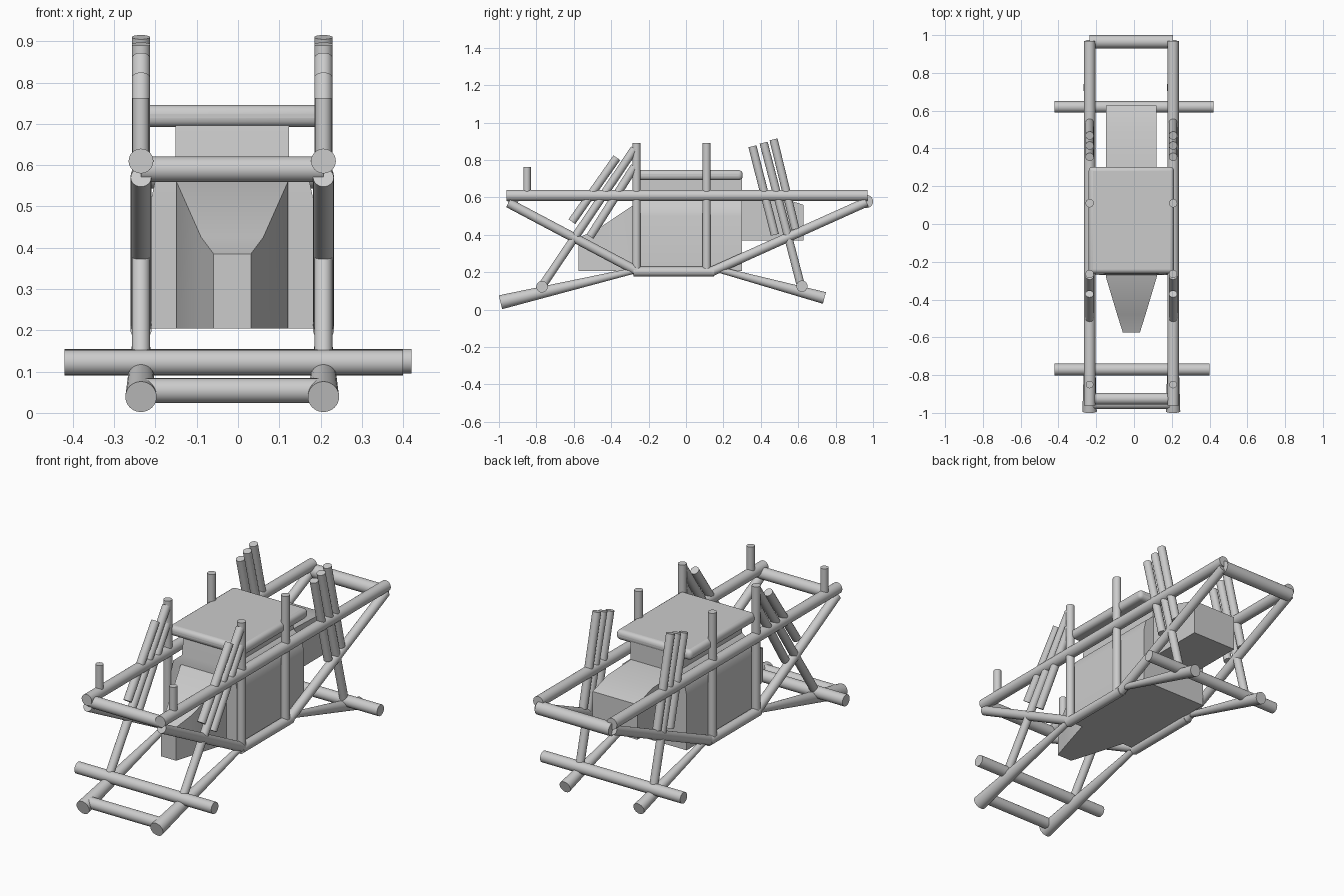
import bpy, bmesh
from mathutils import Vector

if "Cube" in bpy.data.objects:
    bpy.data.objects.remove(bpy.data.objects["Cube"])

CX = -0.014          # centre line of the frame
HALF = 0.221         # half distance between the two side frames


def smooth(ob, angle=0.6):
    bpy.ops.object.select_all(action='DESELECT')
    ob.select_set(True)
    bpy.context.view_layer.objects.active = ob
    bpy.ops.object.shade_smooth_by_angle(angle=angle)


def tube(name, a, b, r1, r2=None):
    """Round bar from a to b, optionally tapered."""
    a, b = Vector(a), Vector(b)
    d = b - a
    bm = bmesh.new()
    bmesh.ops.create_cone(bm, cap_ends=True, segments=24, radius1=r1,
                          radius2=r1 if r2 is None else r2, depth=d.length)
    me = bpy.data.meshes.new(name)
    bm.to_mesh(me)
    bm.free()
    ob = bpy.data.objects.new(name, me)
    bpy.context.collection.objects.link(ob)
    ob.location = (a + b) / 2
    ob.rotation_mode = 'QUATERNION'
    ob.rotation_quaternion = d.to_track_quat('Z', 'Y')
    smooth(ob)
    return ob


def loft(name, rings, bevel=0.0):
    """Solid through a list of four-cornered rings."""
    bm = bmesh.new()
    vs = [[bm.verts.new(p) for p in ring] for ring in rings]
    for lo, hi in zip(vs, vs[1:]):
        for i in range(4):
            j = (i + 1) % 4
            bm.faces.new((lo[i], lo[j], hi[j], hi[i]))
    bm.faces.new(vs[0][::-1])
    bm.faces.new(vs[-1])
    bmesh.ops.recalc_face_normals(bm, faces=bm.faces)
    me = bpy.data.meshes.new(name)
    bm.to_mesh(me)
    bm.free()
    ob = bpy.data.objects.new(name, me)
    bpy.context.collection.objects.link(ob)
    if bevel:
        m = ob.modifiers.new("bevel", 'BEVEL')
        m.width = bevel
        m.segments = 4
        m.limit_method = 'ANGLE'
    smooth(ob, 0.7)
    return ob


def ring_z(z, w, y0, y1):
    return [(CX - w, y0, z), (CX + w, y0, z), (CX + w, y1, z), (CX - w, y1, z)]


def ring_y(y, w, z0, z1):
    return [(CX - w, y, z0), (CX + w, y, z0), (CX + w, y, z1), (CX - w, y, z1)]


# side frame bars: name, (y, z) start, (y, z) end, radius, end radius
BARS = [
    ("upper_rail", (-0.96, 0.61), (0.97, 0.61), 0.03, 0.03),
    ("lower_rail", (-0.28, 0.203), (0.15, 0.203), 0.026, 0.026),
    ("front_brace", (-0.95, 0.57), (-0.26, 0.205), 0.025, 0.025),
    ("rear_brace", (0.13, 0.2), (0.965, 0.575), 0.025, 0.025),
    ("front_arm", (-0.992, 0.039), (-0.27, 0.21), 0.038, 0.016),
    ("rear_arm", (0.74, 0.062), (0.17, 0.215), 0.032, 0.016),
    ("front_post", (-0.265, 0.21), (-0.265, 0.89), 0.022, 0.022),
    ("rear_post", (0.11, 0.21), (0.11, 0.89), 0.022, 0.022),
    ("short_post", (-0.85, 0.61), (-0.85, 0.763), 0.02, 0.02),
    ("front_strut", (-0.77, 0.125), (-0.275, 0.86), 0.022, 0.022),
    ("front_shock_outer", (-0.61, 0.47), (-0.37, 0.812), 0.022, 0.022),
    ("front_shock_inner", (-0.513, 0.39), (-0.275, 0.765), 0.022, 0.022),
    ("rear_strut", (0.615, 0.125), (0.415, 0.892), 0.022, 0.022),
    ("rear_shock_inner", (0.475, 0.4), (0.355, 0.873), 0.022, 0.022),
    ("rear_shock_outer", (0.585, 0.43), (0.468, 0.91), 0.022, 0.022),
]
for side, x in (("left", CX - HALF), ("right", CX + HALF)):
    for name, a, b, r1, r2 in BARS:
        tube(f"{name}_{side}", (x, *a), (x, *b), r1, r2)

# cross bars and axles: name, x from, x to, y, z, radius
for name, x0, x1, y, z, r in [
    ("front_upper_crossbar", CX - HALF, CX + HALF, -0.925, 0.59, 0.031),
    ("front_lower_crossbar", CX - HALF, CX + HALF, -0.95, 0.054, 0.03),
    ("rear_upper_crossbar", CX - HALF, CX + HALF, 0.965, 0.578, 0.035),
    ("front_axle", -0.42, 0.40, -0.77, 0.122, 0.031),
    ("rear_axle", -0.42, 0.42, 0.62, 0.125, 0.03),
]:
    tube(name, (x0, y, z), (x1, y, z), r)

# cabin body narrowing to a neck under the roof
loft("cabin_body", [ring_z(0.205, 0.20, -0.27, 0.30), ring_z(0.50, 0.20, -0.27, 0.30),
                    ring_z(0.57, 0.185, -0.27, 0.30), ring_z(0.61, 0.137, -0.265, 0.30),
                    ring_z(0.71, 0.137, -0.25, 0.30)])
# tapering nose
loft("nose", [ring_y(-0.575, 0.045, 0.205, 0.385), ring_y(-0.48, 0.075, 0.205, 0.425),
              ring_y(-0.28, 0.135, 0.205, 0.56), ring_y(-0.2, 0.135, 0.205, 0.57)])
# tail box
loft("tail_box", [ring_y(0.25, 0.134, 0.37, 0.61), ring_y(0.50, 0.134, 0.37, 0.60),
                  ring_y(0.628, 0.134, 0.37, 0.56)])
# roof slab
loft("roof", [ring_z(0.692, 0.226, -0.262, 0.303), ring_z(0.746, 0.226, -0.262, 0.303)], 0.022)
